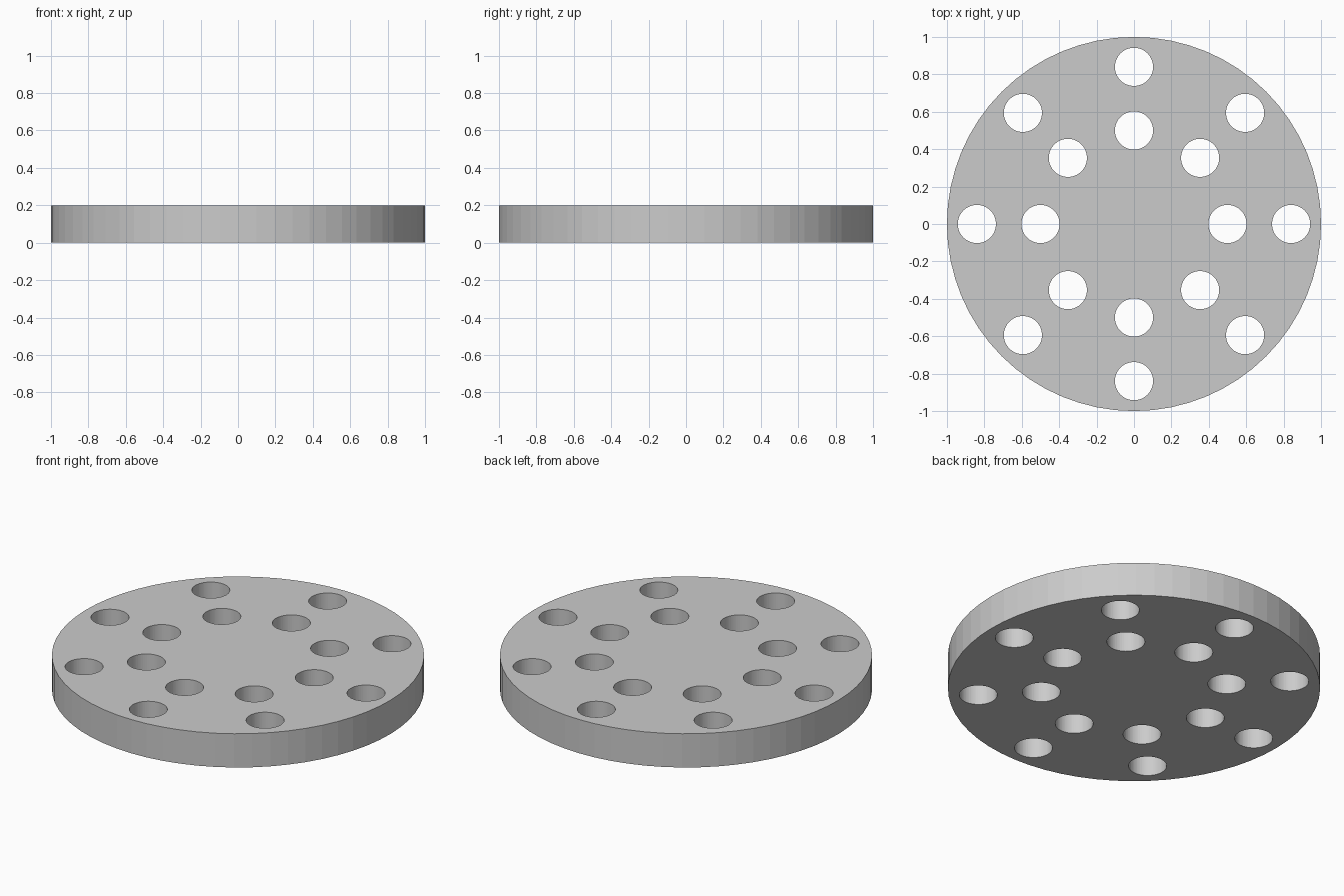
import bpy
import bmesh
from math import cos, sin, pi
from mathutils import Matrix

if "Cube" in bpy.data.objects:
    bpy.data.objects.remove(bpy.data.objects["Cube"])

SIDES = 64
THICK = 0.2


def add_cylinder(bm, radius, depth, x=0.0, y=0.0):
    spot = Matrix.Translation((x, y, THICK / 2)) @ Matrix.Rotation(pi / 2, 4, 'Z')
    bmesh.ops.create_cone(bm, cap_ends=True, segments=SIDES, radius1=radius,
                          radius2=radius, depth=depth, matrix=spot)


def make_object(name, bm):
    mesh = bpy.data.meshes.new(name)
    bm.to_mesh(mesh)
    bm.free()
    obj = bpy.data.objects.new(name, mesh)
    bpy.context.collection.objects.link(obj)
    return obj


# Round plate
bm = bmesh.new()
add_cylinder(bm, 1.0, THICK)
plate = make_object("perforated_disc", bm)

# Two rings of eight through holes
bm = bmesh.new()
for ring in (0.5, 0.84):
    for i in range(8):
        a = i * pi / 4
        add_cylinder(bm, 0.102, THICK * 2, ring * cos(a), ring * sin(a))
cutter = make_object("hole_cutter", bm)
cutter.hide_render = True
cutter.hide_set(True)

# Cut the holes
cut = plate.modifiers.new("holes", 'BOOLEAN')
cut.operation = 'DIFFERENCE'
cut.solver = 'EXACT'
cut.object = cutter
